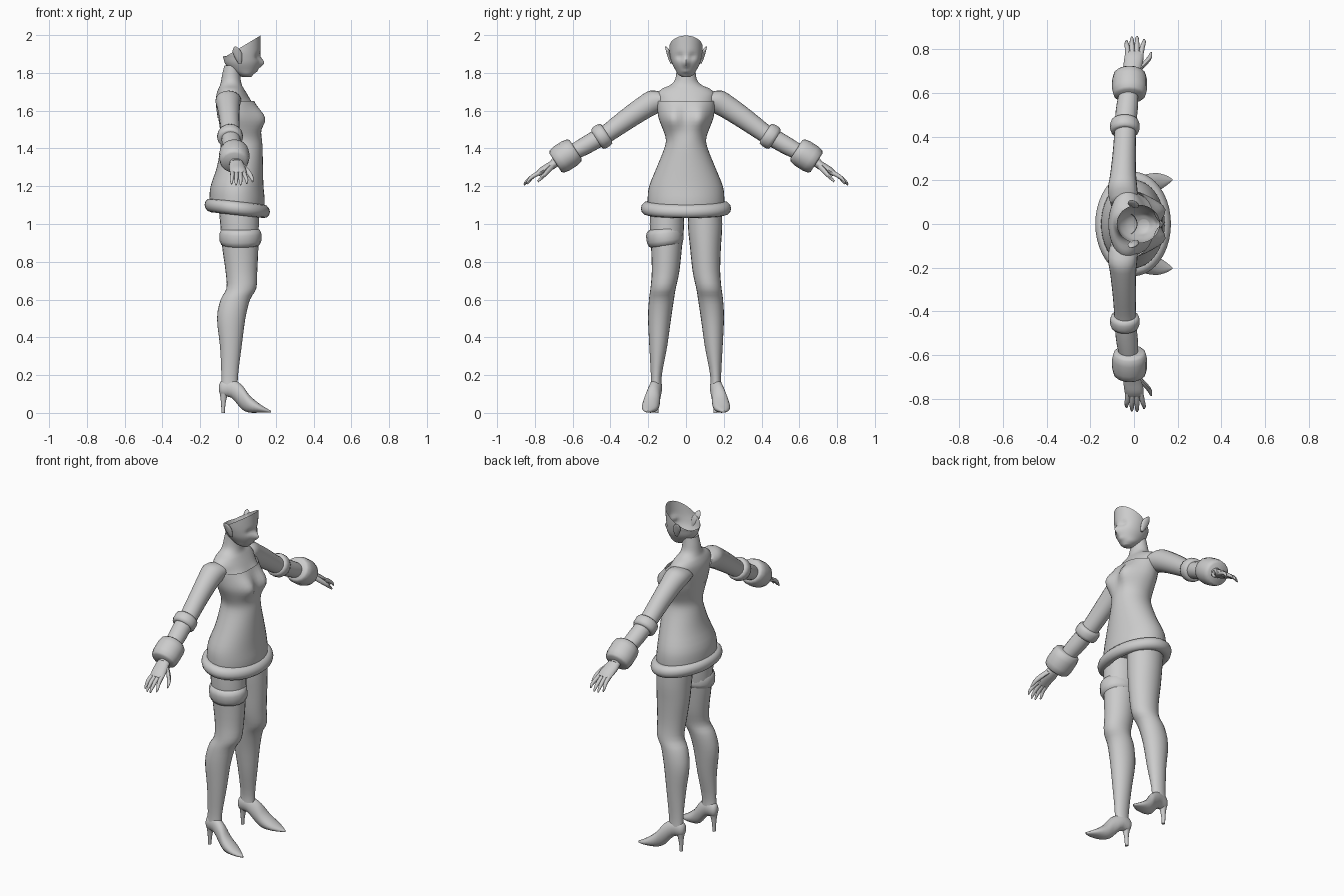
import bpy, bmesh, math
from mathutils import Vector

grey = bpy.data.materials.new("plain_grey")
grey.diffuse_color = (0.6, 0.6, 0.6, 1)
X, Y, Z = Vector((1, 0, 0)), Vector((0, 1, 0)), Vector((0, 0, 1))


def smooth_rings(rings, sub):
    """Catmull-Rom interpolation between cross-sections."""
    out = []
    last = len(rings) - 1
    for i in range(last):
        p0, p1, p2, p3 = (rings[min(max(i + k, 0), last)] for k in (-1, 0, 1, 2))
        for s in range(sub):
            t = s / sub
            out.append([0.5 * (2 * b + (c - a) * t + (2 * a - 5 * b + 4 * c - d) * t * t
                               + (3 * b - a - 3 * c + d) * t ** 3)
                        for a, b, c, d in zip(p0, p1, p2, p3)])
    return out + [list(rings[last])]


def loft(name, rings, u=X, v=Y, n=24, sub=3, caps=(True, True), side=1, bumps=(), angle=50):
    """Skin ellipses (x, y, z, radius_u, radius_v, slope); bumps push the front along x."""
    rings = [tuple(r) + (0,) * (6 - len(r)) for r in rings]
    bm = bmesh.new()
    loops = []
    for x, y, z, a, b, slope in smooth_rings(rings, sub):
        loop = []
        for k in range(n):
            t = math.tau * k / n
            p = Vector((x, y, z)) + a * math.cos(t) * (u + slope * Z) + b * math.sin(t) * v
            front = max(0, math.cos(t)) ** 0.5
            for by, bz, sy, sz, amp in bumps:
                p.x += front * amp * math.exp(-((p.y - by) / sy) ** 2 - ((p.z - bz) / sz) ** 2)
            p.y *= side
            loop.append(bm.verts.new(p))
        loops.append(loop)
    for lo, hi in zip(loops, loops[1:]):
        for k in range(n):
            bm.faces.new((lo[k], lo[(k + 1) % n], hi[(k + 1) % n], hi[k]))
    if caps[0]:
        bm.faces.new(loops[0][::-1])
    if caps[1]:
        bm.faces.new(loops[-1])
    bmesh.ops.remove_doubles(bm, verts=bm.verts, dist=1e-5)
    bmesh.ops.recalc_face_normals(bm, faces=bm.faces)
    me = bpy.data.meshes.new(name)
    bm.to_mesh(me)
    bm.free()
    me.materials.append(grey)
    ob = bpy.data.objects.new(name, me)
    bpy.context.collection.objects.link(ob)
    bpy.ops.object.select_all(action='DESELECT')
    ob.select_set(True)
    bpy.context.view_layer.objects.active = ob
    bpy.ops.object.shade_smooth_by_angle(angle=math.radians(angle))
    return ob


def band(name, c, axis, a, b, half, u, v, side=1):
    """Padded ring around a limb."""
    prof = [(-1, .78), (-.85, .92), (-.4, 1), (.4, 1), (.85, .92), (1, .78)]
    loft(name, [(*(Vector(c) + axis * half * t), a * s, b * s) for t, s in prof],
         u, v, n=16, sub=1, side=side)


# Dress with bust shaping
bust = [(s * .075, 1.56, .055, .065, .056) for s in (-1, 1)]
loft("dress", [
    (-.005, 0, 1.08, .145, .200), (-.005, 0, 1.13, .146, .203), (-.005, 0, 1.20, .140, .195),
    (.010, 0, 1.30, .122, .155), (.018, 0, 1.40, .112, .115), (.018, 0, 1.45, .107, .107),
    (.010, 0, 1.50, .105, .122), (0, 0, 1.56, .104, .145), (-.010, 0, 1.62, .102, .153),
    (-.015, 0, 1.65, .099, .154)], n=40, caps=(True, False), bumps=bust)

# Upper chest, shoulders and neck
loft("chest_and_neck", [
    (-.012, 0, 1.56, .095, .135), (-.018, 0, 1.62, .098, .148), (-.027, 0, 1.66, .090, .152),
    (-.033, 0, 1.69, .080, .152), (-.036, 0, 1.715, .068, .128), (-.037, 0, 1.735, .058, .085),
    (-.037, 0, 1.76, .052, .060), (-.035, 0, 1.80, .047, .051), (-.028, 0, 1.84, .044, .048)],
    n=40, caps=(False, False), bumps=bust)

# Rounded hem around the skirt
hem = []
for k in range(13):
    t = math.tau * k / 12
    d = .034 * math.cos(t)
    hem.append((-.004, 0, 1.083 + .036 * math.sin(t), .139 + d, .205 + d, -.11))
loft("skirt_hem", hem, n=40, sub=1, caps=(False, False))

# Head: open at the crown, rim sloping down to the nape
face = [(s * .034, 1.888, .02, .017, -.013) for s in (-1, 1)]
face += [(0, 1.852, .014, .024, .024), (0, 1.808, .02, .008, .006)]
loft("head", [
    (.045, 0, 1.778, .024, .020), (.040, 0, 1.792, .042, .042), (.030, 0, 1.815, .070, .056),
    (.023, 0, 1.85, .092, .074), (.020, 0, 1.885, .098, .083), (.020, 0, 1.91, .098, .087, .25),
    (.020, 0, 1.938, .099, .088, .6)], n=44, sub=4, caps=(True, False), bumps=face)

down_arm = Vector((0, .84, -.54)).normalized()
across_arm = Vector((0, .54, .84)).normalized()

for side, tag in ((1, "left"), (-1, "right")):
    # Ears
    loft(tag + "_ear", [(.010, .078, 1.850, .008, .005), (.004, .084, 1.875, .018, .010),
                        (-.004, .092, 1.905, .024, .011), (-.010, .101, 1.928, .016, .008),
                        (-.014, .108, 1.940, .003, .002)], n=12, side=side)

    # Arm with elbow band and wrist cuff
    loft(tag + "_arm", [
        (-.045, .09, 1.655, .062, .050), (-.052, .155, 1.652, .068, .064),
        (-.050, .22, 1.618, .060, .061), (-.045, .32, 1.550, .053, .055),
        (-.040, .42, 1.478, .050, .048), (-.037, .48, 1.445, .050, .048),
        (-.030, .55, 1.405, .049, .046), (-.020, .64, 1.356, .038, .036),
        (-.010, .70, 1.322, .030, .024)], X, across_arm, n=20, side=side)
    band(tag + "_elbow_band", (-.042, .446, 1.464), down_arm, .068, .066, .032, X, across_arm, side)
    band(tag + "_wrist_cuff", (-.020, .638, 1.360), down_arm, .080, .076, .064, X, across_arm, side)

    # Palm, fingers and thumb
    loft(tag + "_palm", [(-.010, .68, 1.332, .032, .024), (-.006, .72, 1.305, .042, .023),
                         (0, .76, 1.283, .044, .020), (.002, .785, 1.265, .041, .014)],
         X, across_arm, n=14, side=side)
    for i, (x0, x1, y1, z1) in enumerate([(-.028, -.034, .840, 1.212), (-.008, -.010, .855, 1.207),
                                          (.012, .014, .858, 1.207), (.030, .046, .845, 1.215)]):
        loft(f"{tag}_finger_{i + 1}", [
            (x0, .765, 1.277, .012, .013), ((x0 + x1) / 2, .810, 1.253, .0115, .011),
            (x1, y1 - .012, z1 + .018, .009, .008), (x1, y1, z1, .004, .004)],
            X, across_arm, n=8, sub=2, side=side)
    loft(tag + "_thumb", [(.018, .705, 1.310, .014, .016), (.050, .735, 1.278, .015, .014),
                          (.070, .760, 1.250, .012, .010), (.078, .785, 1.225, .004, .005)],
         X, across_arm, n=8, sub=2, side=side)

    # Leg
    loft(tag + "_leg", [
        (0, .100, 1.16, .110, .085), (.008, .101, 1.00, .102, .091), (.012, .103, .88, .096, .082),
        (.018, .108, .75, .084, .073), (.018, .121, .66, .079, .067), (-.014, .130, .60, .078, .066),
        (-.036, .140, .50, .075, .061), (-.038, .147, .35, .057, .047),
        (-.044, .157, .20, .044, .029), (-.046, .158, .13, .045, .031)], side=side)

    # High-heeled shoe: pointed foot and slim heel
    loft(tag + "_shoe", [
        (-.100, .154, .130, .018, .012), (-.085, .155, .130, .042, .027),
        (-.035, .160, .130, .050, .034), (.020, .174, .084, .064, .038),
        (.060, .184, .048, .046, .045), (.110, .192, .026, .025, .041),
        (.150, .199, .013, .012, .022), (.175, .202, .006, .005, .004)], Z, Y, n=18, side=side)
    loft(tag + "_heel", [(-.072, .157, .125, .028, .026), (-.076, .157, .080, .017, .016),
                         (-.078, .157, .040, .011, .012), (-.079, .157, 0, .009, .011)],
         n=12, side=side)

# Band on one thigh only, slightly tilted
tilt = Vector((0, .13, 1)).normalized()
band("thigh_band", (.013, -.112, .930), Vector((0, -.13, 1)).normalized(), .111, .098, .047,
     X, Vector((0, 1, .13)).normalized())
